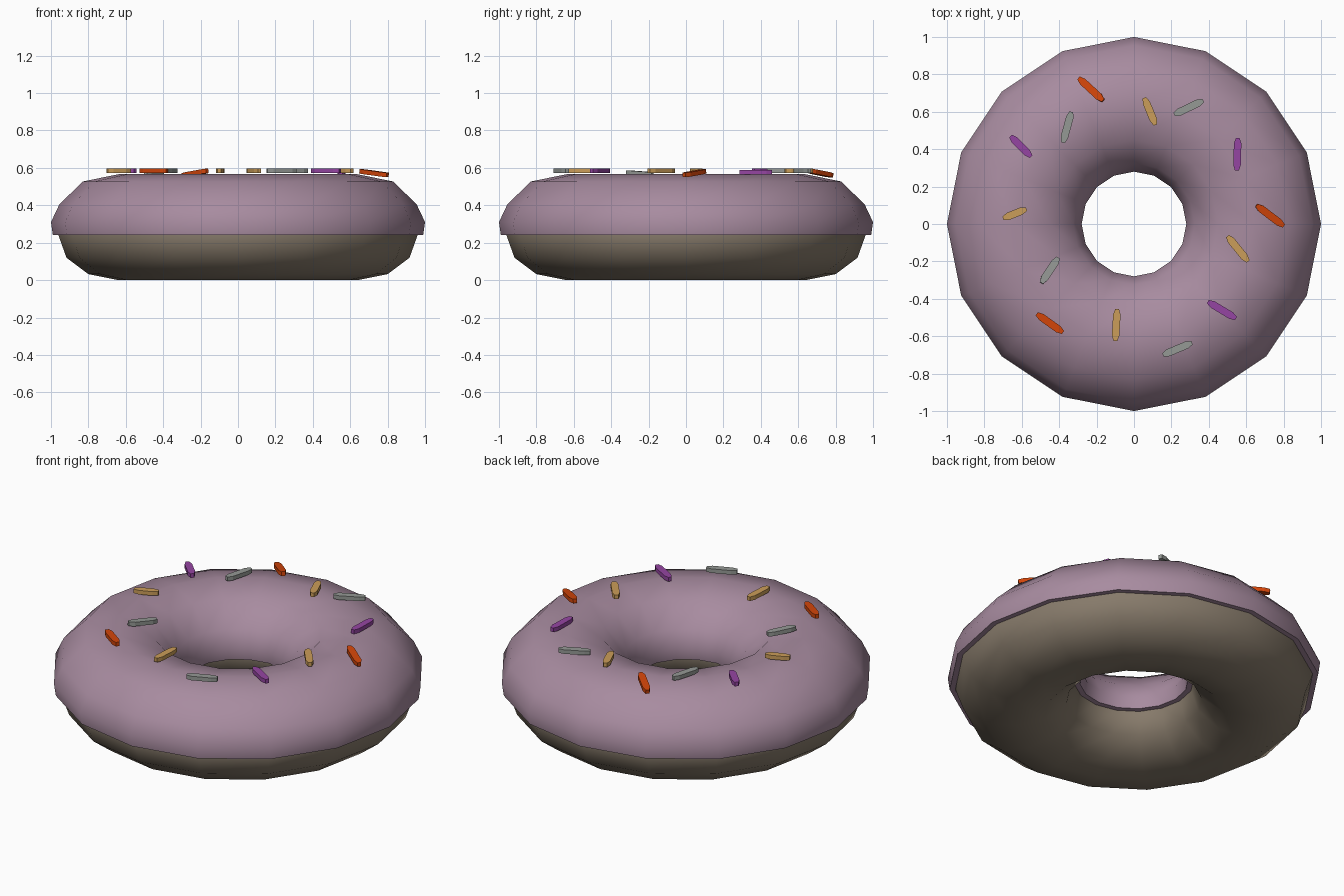
import bpy, bmesh, math
from mathutils import Vector

cube = bpy.data.objects.get("Cube")
if cube:
    bpy.data.objects.remove(cube, do_unlink=True)


def material(name, color):
    m = bpy.data.materials.new(name)
    m.use_nodes = True
    rgba = (*color, 1)
    m.diffuse_color = rgba
    m.node_tree.nodes["Principled BSDF"].inputs["Base Color"].default_value = rgba
    return m


dough = material("dough brown", (0.24, 0.195, 0.145))
glaze = material("mauve glaze", (0.39, 0.26, 0.35))
orange = material("orange", (0.65, 0.06, 0.003))
tan = material("tan", (0.6, 0.34, 0.1))
grey = material("grey", (0.3, 0.32, 0.3))
purple = material("purple", (0.3, 0.06, 0.36))

RING = 0.64   # radius of the ring's centre line
MID = 0.24    # height where glaze meets dough
SIDES = 16


def finish(bm, name, mat):
    bmesh.ops.recalc_face_normals(bm, faces=bm.faces)
    me = bpy.data.meshes.new(name)
    bm.to_mesh(me)
    bm.free()
    me.materials.append(mat)
    ob = bpy.data.objects.new(name, me)
    bpy.context.collection.objects.link(ob)
    return ob


def lathe(name, profile, mat):
    """Revolve a closed (radius, z) profile around the z axis."""
    bm = bmesh.new()
    rings = []
    for i in range(SIDES):
        a = math.tau * i / SIDES
        rings.append([bm.verts.new((r * math.cos(a), r * math.sin(a), z)) for r, z in profile])
    n = len(profile)
    for i in range(SIDES):
        p, q = rings[i], rings[(i + 1) % SIDES]
        for j in range(n):
            k = (j + 1) % n
            bm.faces.new((p[j], q[j], q[k], p[k]))
    ob = finish(bm, name, mat)
    bpy.ops.object.select_all(action="DESELECT")
    bpy.context.view_layer.objects.active = ob
    ob.select_set(True)
    bpy.ops.object.shade_smooth_by_angle(angle=math.radians(45))


# Dough: squashed torus
angles = [math.tau * i / 12 for i in range(12)]
lathe("dough_ring", [(RING + 0.32 * math.cos(a), MID + MID * math.sin(a)) for a in angles], dough)

# Glaze: upper shell with a small overhanging lip on both rims
half = [(0.30, MID), (0.35, MID), (0.36, 0.31), (0.315, 0.405), (0.19, 0.527)]
outer = [(RING + r, z) for r, z in half]
inner = [(RING - r, z) for r, z in reversed(half)]
lathe("glaze", outer + [(RING, 0.566)] + inner, glaze)


def sprinkle(name, mat, x1, y1, x2, y2, z1=0.584, z2=0.584):
    """Flat bar with chamfered ends between two points."""
    a, b = Vector((x1, y1, z1)), Vector((x2, y2, z2))
    along = (b - a).normalized()
    side = Vector((0, 0, 1)).cross(along).normalized()
    up = along.cross(side)
    length = (b - a).length
    outline = [(0, -0.01), (0.03, -0.02), (length - 0.03, -0.02), (length, -0.01),
               (length, 0.01), (length - 0.03, 0.02), (0.03, 0.02), (0, 0.01)]
    bm = bmesh.new()
    face = bm.faces.new([bm.verts.new(a + along * u + side * v - up * 0.012) for u, v in outline])
    new = bmesh.ops.extrude_face_region(bm, geom=[face], use_keep_orig=True)["geom"]
    verts = [v for v in new if isinstance(v, bmesh.types.BMVert)]
    bmesh.ops.translate(bm, verts=verts, vec=up * 0.024)
    finish(bm, name, mat)


# Sprinkles: end points, then end heights where tilted
sprinkles = {
    orange: [(-.295, .78, -.165, .66, .56, .584), (.655, .10, .80, -.01, .582, .562),
             (-.52, -.48, -.38, -.58)],
    tan: [(.055, .675, .115, .53), (-.70, .03, -.575, .08),
          (.50, -.065, .61, -.20), (-.09, -.455, -.10, -.625)],
    grey: [(.215, .585, .37, .66), (-.335, .60, -.38, .435),
           (-.405, -.18, -.495, -.315, .565, .575), (.155, -.70, .31, -.635)],
    purple: [(-.66, .47, -.55, .36), (.555, .46, .55, .285, .577, .577),
             (.395, -.415, .545, -.505)],
}
for mat, bars in sprinkles.items():
    for i, bar in enumerate(bars, 1):
        sprinkle(f"{mat.name}_sprinkle_{i}", mat, *bar)
